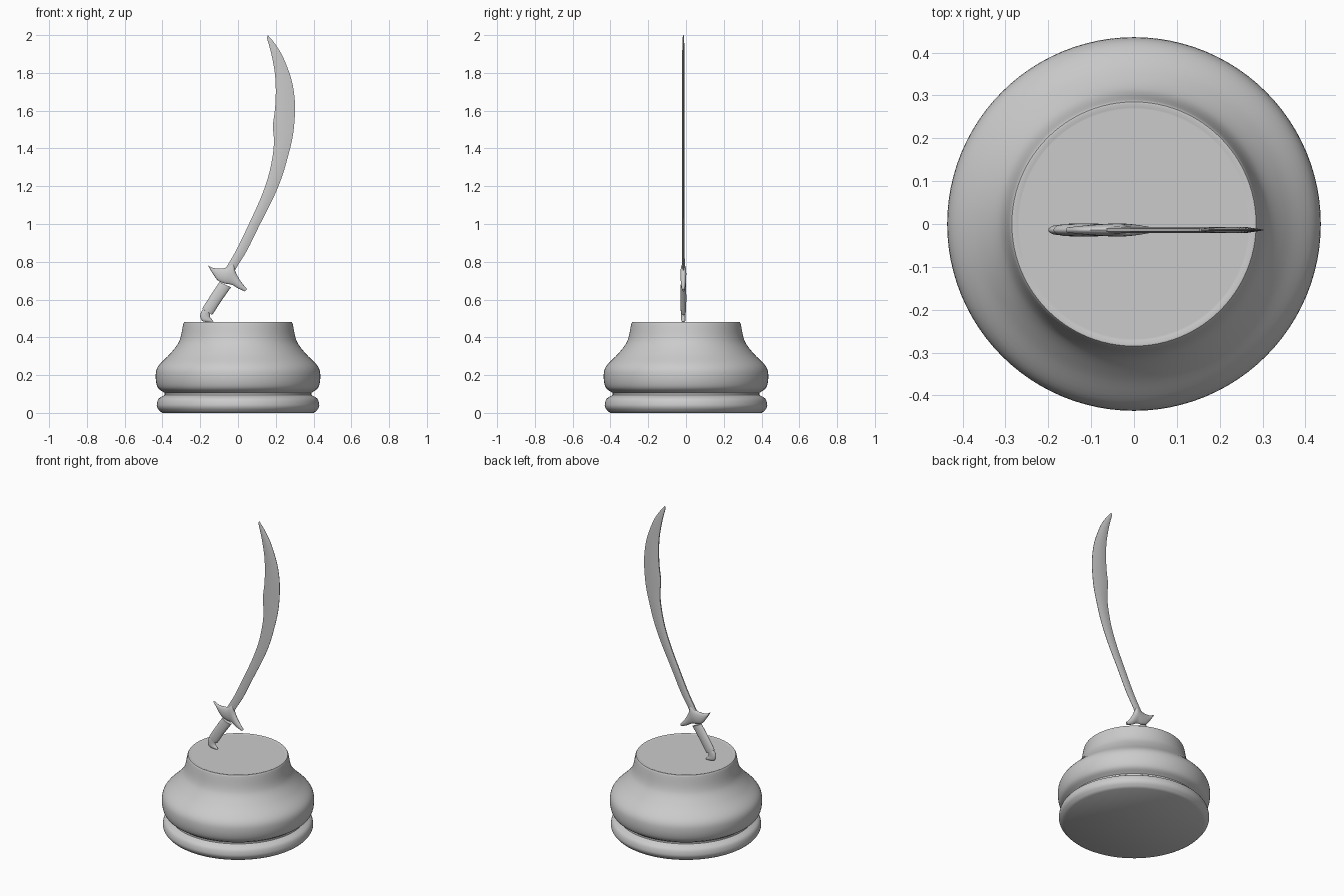
import bpy, math
from mathutils import Vector

if "Cube" in bpy.data.objects:
    bpy.data.objects.remove(bpy.data.objects["Cube"])

SWORD_Y = -0.014


def spline(pts, n):
    # Catmull-Rom through the points, n steps per span
    p = [Vector(q) for q in pts]
    p = [2 * p[0] - p[1]] + p + [2 * p[-1] - p[-2]]
    out = []
    for i in range(1, len(p) - 2):
        a, b, c, d = p[i - 1:i + 3]
        for k in range(n):
            t = k / n
            out.append(0.5 * (2 * b + (c - a) * t + (2 * a - 5 * b + 4 * c - d) * t * t
                              + (3 * b - a - 3 * c + d) * t ** 3))
    return out + [p[-2]]


def skin(name, rings, angle):
    n = len(rings[0])
    verts = [v for r in rings for v in r]
    faces = [(i * n + j, i * n + (j + 1) % n, (i + 1) * n + (j + 1) % n, (i + 1) * n + j)
             for i in range(len(rings) - 1) for j in range(n)]
    faces += [tuple(reversed(range(n))), tuple(range(len(verts) - n, len(verts)))]
    me = bpy.data.meshes.new(name)
    me.from_pydata(verts, [], faces)
    ob = bpy.data.objects.new(name, me)
    bpy.context.collection.objects.link(ob)
    bpy.ops.object.select_all(action='DESELECT')
    ob.select_set(True)
    bpy.context.view_layer.objects.active = ob
    bpy.ops.object.mode_set(mode='EDIT')
    bpy.ops.mesh.select_all(action='SELECT')
    bpy.ops.mesh.normals_make_consistent(inside=False)
    bpy.ops.object.mode_set(mode='OBJECT')
    bpy.ops.object.shade_smooth_by_angle(angle=math.radians(angle))
    return ob


def loft(name, left, right, thick, section, n=4, angle=40):
    # section runs between two edge curves in the xz plane
    L = spline([(x, z, t) for (x, z), t in zip(left, thick)], n)
    R = spline([(x, z, t) for (x, z), t in zip(right, thick)], n)
    rings = []
    for a, b in zip(L, R):
        m, h = (a + b) / 2, (b - a) / 2
        rings.append([(m.x + h.x * s, SWORD_Y + a.z * y, m.y + h.y * s) for s, y in section])
    return skin(name, rings, angle)


oval = [(math.cos(i * math.tau / 20), math.sin(i * math.tau / 20)) for i in range(20)]
blade_section = [(-1, -.5), (-.6, -1), (.3, -1), (1, -.15),
                 (1, .15), (.3, 1), (-.6, 1), (-1, .5)]

# Turned round base
foot = spline([(.412, .008), (.426, .025), (.430, .045), (.420, .075), (.388, .095)], 4)
belly = spline([(.388, .105), (.425, .135), (.436, .195), (.422, .248), (.362, .31),
                (.322, .36), (.304, .40), (.292, .46), (.289, .474)], 5)
rim = [Vector(p) for p in ((.285, .481), (.28, .482), (.272, .479), (.268, .479))]
profile = [Vector((.40, 0))] + foot + belly + rim
skin("round_base", [[(p.x * math.cos(a), p.x * math.sin(a), p.y)
                     for a in (i * math.tau / 96 for i in range(96))] for p in profile], 40)

# Curved blade
loft("blade",
     [(.153, 1.985), (.166, 1.94), (.181, 1.88), (.196, 1.79), (.20, 1.70), (.196, 1.61),
      (.185, 1.52), (.19, 1.45), (.185, 1.37), (.16, 1.25), (.117, 1.13), (.053, .99),
      (-.01, .86), (-.065, .765), (-.09, .71)],
     [(.158, 2.0), (.195, 1.955), (.238, 1.885), (.28, 1.775), (.297, 1.69), (.302, 1.61),
      (.297, 1.52), (.287, 1.45), (.268, 1.37), (.233, 1.25), (.183, 1.13), (.112, .99),
      (.048, .86), (-.01, .765), (-.035, .70)],
     [.003, .005] + [.0065] * 9 + [.007, .007, .008, .008], blade_section, 4, 25)

# Crossguard
loft("crossguard",
     [(-.159, .781), (-.127, .766), (-.09, .764), (-.055, .772), (-.026, .793), (-.014, .75),
      (.012, .70), (.048, .655)],
     [(-.150, .764), (-.132, .735), (-.105, .70), (-.07, .685), (-.04, .68), (-.02, .672),
      (.002, .658), (.037, .643)],
     [.006, .009, .012, .0145, .0155, .0145, .012, .006], oval)

# Grip
loft("grip",
     [(-.181, .55), (-.186, .557), (-.145, .622), (-.098, .693)],
     [(-.139, .524), (-.133, .524), (-.088, .593), (-.037, .665)],
     [.011, .014, .0155, .014], oval)

# Hooked pommel
loft("pommel",
     [(-.170, .565), (-.192, .54), (-.2, .512), (-.190, .488), (-.166, .481), (-.140, .480)],
     [(-.140, .54), (-.148, .524), (-.149, .512), (-.146, .503), (-.138, .495), (-.130, .484)],
     [.011, .012, .012, .012, .010, .006], oval)
